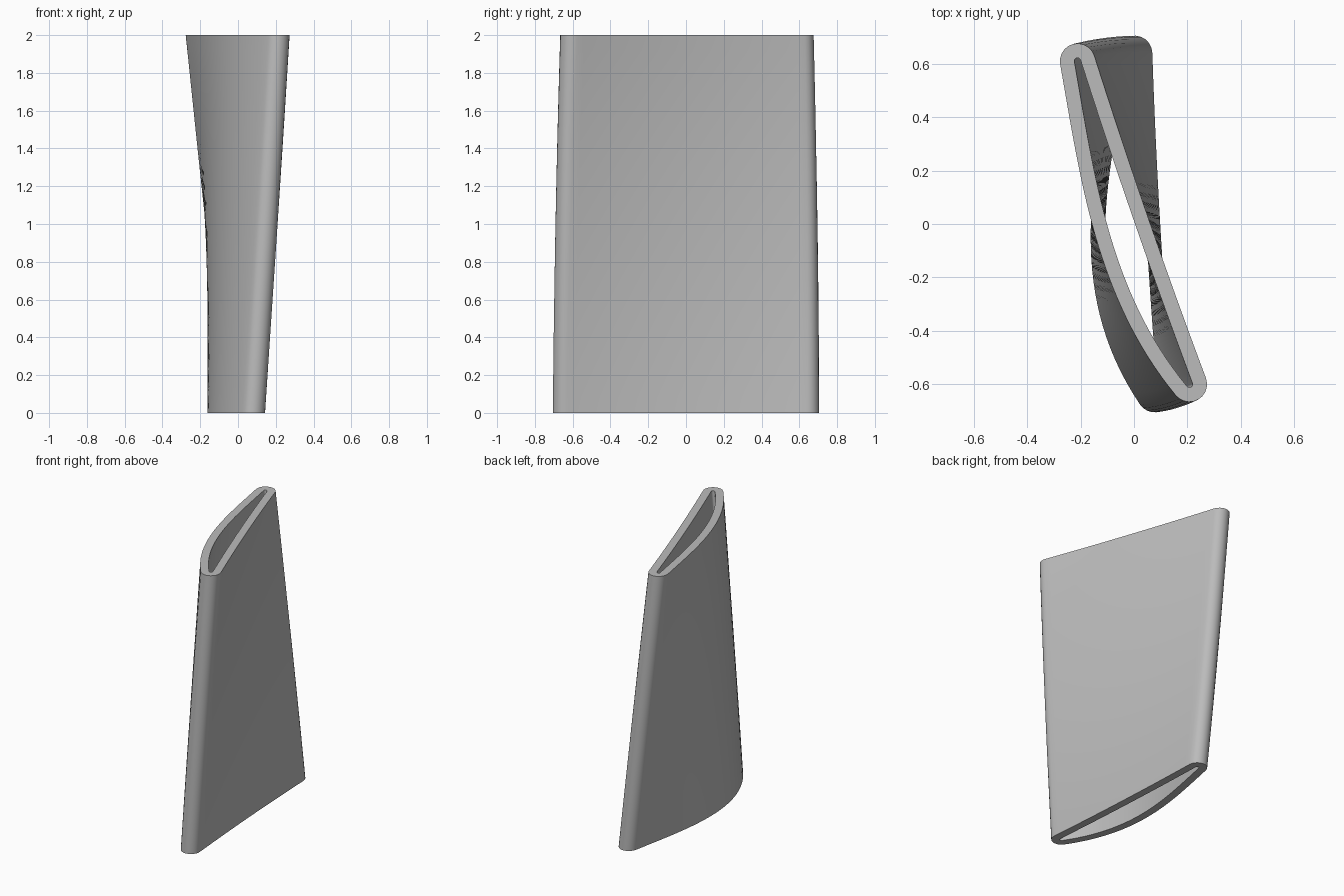
import bpy
import math
from mathutils import Vector, Matrix

cube = bpy.data.objects.get("Cube")
if cube:
    bpy.data.objects.remove(cube, do_unlink=True)

HALF_CHORD = 0.64
OUTER_RADIUS, INNER_RADIUS = 0.066, 0.012
SIDE_STEPS, ARC_STEPS, LEVELS = 32, 10, 24


def lerp(a, b, t):
    return a + (b - a) * t


def bulged(s, depth):
    """Curved side of the section, fuller towards the front."""
    return Vector((-depth * (1 - s * s) * (1 - 0.4 * s), s * HALF_CHORD))


def flat(s):
    """Nearly straight side, very slightly hollow."""
    return Vector((-0.008 * (1 - s * s), s * HALF_CHORD))


def section(depth, radius):
    """Closed counter-clockwise loop: two offset sides joined by round ends."""
    params = [1 - 2 * i / SIDE_STEPS for i in range(SIDE_STEPS + 1)]
    sides = [(lambda s: bulged(s, depth), params, -1),
             (flat, params[::-1], 1)]
    runs = []
    for curve, values, way in sides:
        run = []
        for s in values:
            d = (curve(s + 0.001) - curve(s - 0.001)) * way
            run.append((curve(s), math.atan2(-d.x, d.y)))
        runs.append(run)
    loop = []
    for run, following in (runs, runs[::-1]):
        loop += run
        tip, start = run[-1]
        turn = (following[0][1] - start) % math.tau
        loop += [(tip, start + turn * k / ARC_STEPS) for k in range(1, ARC_STEPS)]
    return [p + radius * Vector((math.cos(a), math.sin(a))) for p, a in loop]


# Stack twisting sections, outer and inner skins
verts, faces = [], []
for level in range(LEVELS + 1):
    t = level / LEVELS
    turn = Matrix.Rotation(math.radians(lerp(3.35, 19.1, t)), 2)
    centre = Vector((lerp(0.04, -0.002, t), lerp(0, 0.005, t)))
    for radius in (OUTER_RADIUS, INNER_RADIUS):
        for p in section(lerp(0.136, 0.085, t), radius):
            q = turn @ p + centre
            verts.append((q.x, q.y, 2 * t))

count = len(verts) // (2 * (LEVELS + 1))
for i in range(count):
    j = (i + 1) % count
    for level in range(LEVELS):
        low, high = 2 * level * count, 2 * (level + 1) * count
        faces.append((low + i, low + j, high + j, high + i))
        low, high = low + count, high + count
        faces.append((low + j, low + i, high + i, high + j))
    # Flat rims at both ends
    top = 2 * LEVELS * count
    faces.append((top + i, top + j, top + count + j, top + count + i))
    faces.append((j, i, count + i, count + j))

mesh = bpy.data.meshes.new("hollow_blade")
mesh.from_pydata(verts, [], faces)
blade = bpy.data.objects.new("hollow_blade", mesh)
bpy.context.collection.objects.link(blade)

# Plain grey material
grey = bpy.data.materials.new("plain grey")
grey.use_nodes = True
colour = (0.5, 0.5, 0.5, 1)
grey.diffuse_color = colour
grey.node_tree.nodes["Principled BSDF"].inputs["Base Color"].default_value = colour
mesh.materials.append(grey)

bpy.ops.object.select_all(action="DESELECT")
blade.select_set(True)
bpy.context.view_layer.objects.active = blade
bpy.ops.object.shade_smooth_by_angle(angle=math.radians(35))
